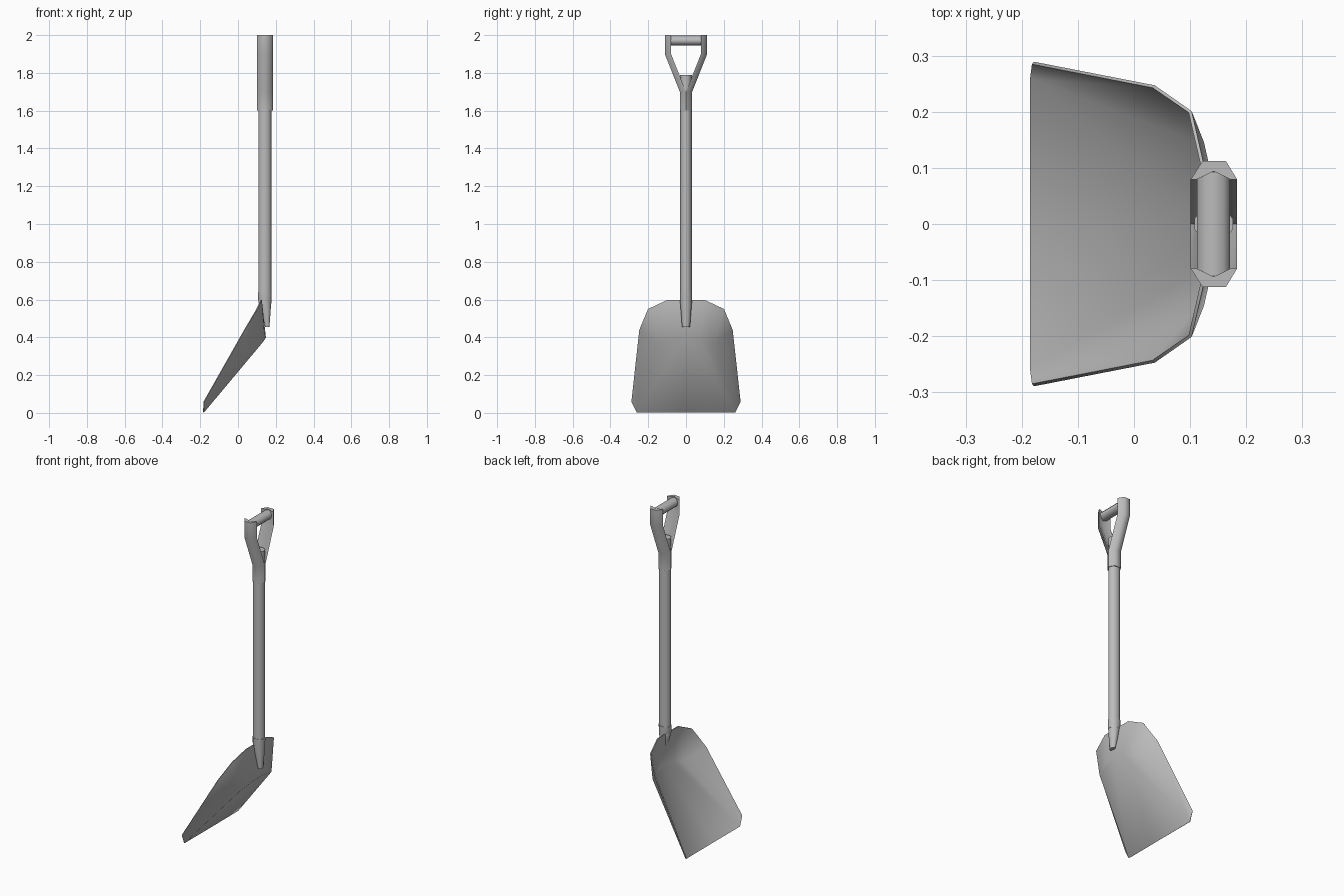
import bpy, bmesh, math

cube = bpy.data.objects.get("Cube")
if cube:
    bpy.data.objects.remove(cube, do_unlink=True)

steel = bpy.data.materials.new("mid grey")
steel.use_nodes = True
GREY = (0.5, 0.5, 0.5, 1)
steel.diffuse_color = GREY
steel.node_tree.nodes["Principled BSDF"].inputs["Base Color"].default_value = GREY

AXIS = 0.142  # x position of the handle


def make(name, verts, faces, angle, mirrored=False, thickness=0):
    mesh = bpy.data.meshes.new(name)
    mesh.from_pydata(verts, [], faces)
    bm = bmesh.new()
    bm.from_mesh(mesh)
    bmesh.ops.recalc_face_normals(bm, faces=bm.faces)
    bm.to_mesh(mesh)
    bm.free()
    mesh.materials.append(steel)
    obj = bpy.data.objects.new(name, mesh)
    bpy.context.collection.objects.link(obj)
    bpy.ops.object.select_all(action='DESELECT')
    obj.select_set(True)
    bpy.context.view_layer.objects.active = obj
    if mirrored:
        mod = obj.modifiers.new("mirror", 'MIRROR')
        mod.use_axis = (False, True, False)
        bpy.ops.object.modifier_apply(modifier=mod.name)
    if thickness:
        mod = obj.modifiers.new("thickness", 'SOLIDIFY')
        mod.thickness = thickness
        mod.offset = 0
        bpy.ops.object.modifier_apply(modifier=mod.name)
    # Shade last, so that the thin rim edges stay sharp
    bpy.ops.object.shade_smooth_by_angle(angle=math.radians(angle))


def loft(name, rings, angle, mirrored=False):
    """Skin a list of equal-length rings and close both ends."""
    n = len(rings[0])
    faces = [tuple(range(n)), tuple(range((len(rings) - 1) * n, len(rings) * n))]
    for r in range(len(rings) - 1):
        for i in range(n):
            j = (i + 1) % n
            faces.append((r * n + i, r * n + j, r * n + n + j, r * n + n + i))
    make(name, [p for ring in rings for p in ring], faces, angle, mirrored)


def oval(rx, ry, sides=10):
    steps = [math.tau * (i + 0.5) / sides for i in range(sides)]
    return [(rx * math.cos(a), ry * math.sin(a)) for a in steps]


def level_ring(x, z, rx, ry):
    return [(x + u, v, z) for u, v in oval(rx, ry)]


# Handle shaft
loft("shaft", [level_ring(AXIS, z, 0.036, 0.031) for z in (0.58, 1.79)], 50)

# Tapered socket joining the shaft to the blade
loft("socket", [level_ring(0.155, 0.455, 0.012, 0.021),
                level_ring(AXIS, 0.6, 0.037, 0.032),
                level_ring(AXIS, 0.64, 0.038, 0.033)], 50)

# Forked grip: a half sleeve that bends outward into an arm, mirrored
section = [(-0.041, 0), (-0.02, 0.033), (0.022, 0.033), (0.042, 0),
           (0.031, 0), (0, 0.015), (-0.031, 0)]
path = [(0, 1.6), (0, 1.70), (0.079, 1.90), (0.079, 2.0)]
loft("grip_fork", [[(AXIS + x, y + shift, z) for x, y in section]
                   for shift, z in path], 65, True)

# Crossbar held between the arms
loft("crossbar", [[(AXIS + u, y, 1.971 + v) for u, v in oval(0.031, 0.026)]
                  for y in (-0.093, 0.093)], 50)

# Scoop blade: half the dish from tip row, heel row and back rim, mirrored
tip = [(-0.183, 0, 0.003), (-0.183, 0.26, 0.003), (-0.18, 0.287, 0.06)]
heel = [(0.145, 0, 0.4), (0.139, 0.07, 0.39), (0.122, 0.145, 0.367),
        (0.035, 0.245, 0.44)]
rim = [(0.123, 0, 0.597), (0.123, 0.1, 0.597), (0.1, 0.2, 0.55)]
faces = [(0, 1, 5, 4, 3), (1, 2, 6, 5), (5, 6, 9), (5, 9, 8), (4, 5, 8), (3, 4, 8, 7)]
make("scoop_blade", tip + heel + rim, faces, 60, True, 0.006)
